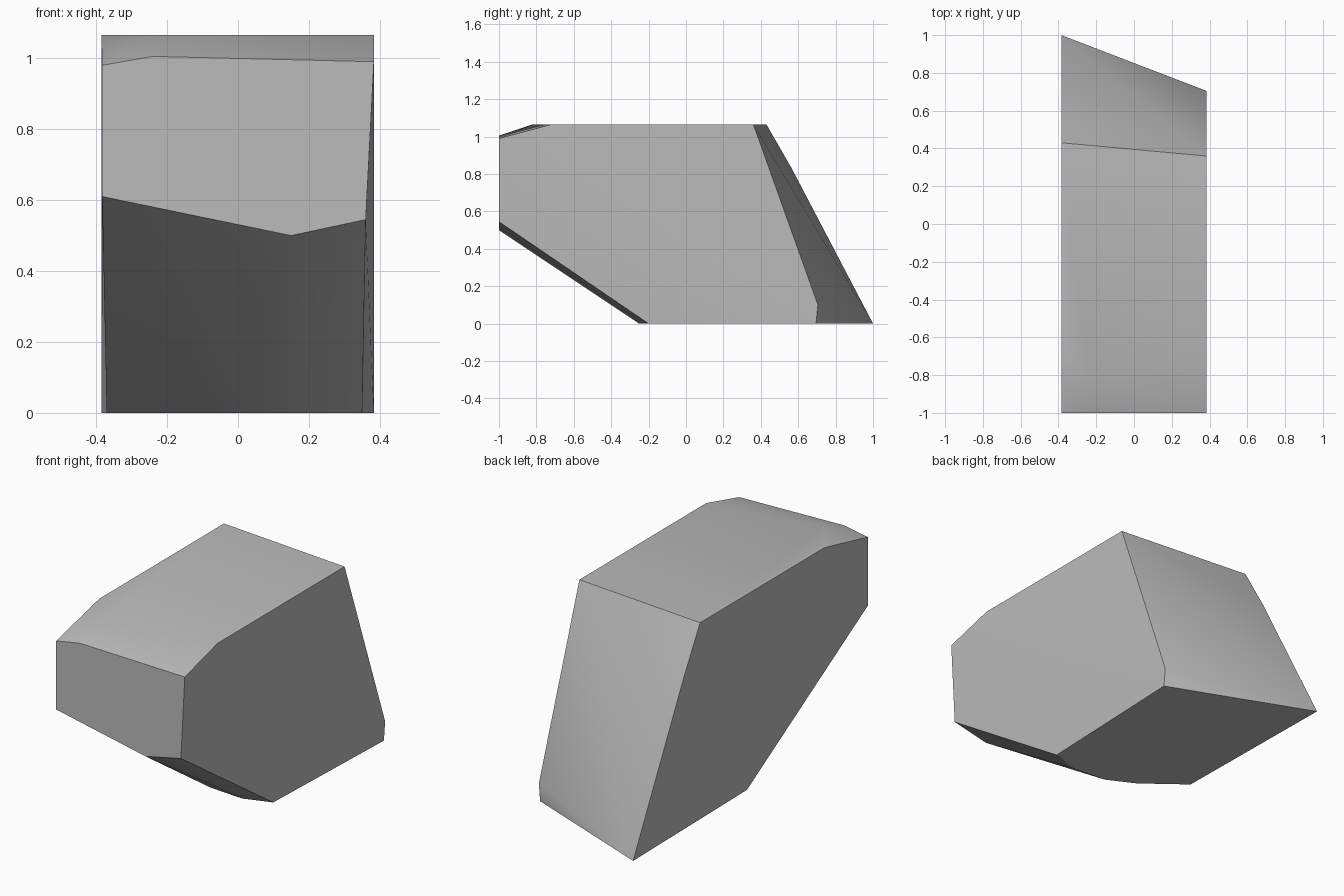
import bpy
import bmesh
import math

cube = bpy.data.objects.get("Cube")
if cube:
    bpy.data.objects.remove(cube, do_unlink=True)

TOP = 1.065
FRONT = -1.0

# Corner outlines of the chiselled block, one per flat side
front_outline = [(-0.383, 0.61), (0.15, 0.50), (0.36, 0.545),
                 (0.383, 0.99), (-0.24, 1.005), (-0.383, 0.98)]
base_outline = [(0.35, -0.2), (0.2, -0.25), (0.0, -0.235), (-0.15, -0.16),
                (-0.37, 0.01), (-0.385, 1.0), (0.383, 0.695)]
top_outline = [(0.383, -0.72), (-0.24, -0.82), (-0.385, -0.63),
               (-0.385, 0.43), (0.383, 0.36)]
back_bevels = [(0.383, 0.705, 0.1), (-0.385, 0.565, 0.83)]

corners = [(x, FRONT, z) for x, z in front_outline]
corners += [(x, y, 0.0) for x, y in base_outline]
corners += [(x, y, TOP) for x, y in top_outline]
corners += back_bevels

# Wrap the corners into one solid
bm = bmesh.new()
for co in corners:
    bm.verts.new(co)
bmesh.ops.convex_hull(bm, input=bm.verts[:])
bmesh.ops.dissolve_limit(bm, angle_limit=math.radians(1.0),
                         verts=bm.verts[:], edges=bm.edges[:])
bmesh.ops.recalc_face_normals(bm, faces=bm.faces[:])
mesh = bpy.data.meshes.new("stone_block")
bm.to_mesh(mesh)
bm.free()

# Plain grey stone
grey = bpy.data.materials.new("stone_grey")
grey.use_nodes = True
colour = (0.5, 0.5, 0.5, 1.0)
grey.diffuse_color = colour
shader = grey.node_tree.nodes["Principled BSDF"]
shader.inputs["Base Color"].default_value = colour
shader.inputs["Roughness"].default_value = 0.9
mesh.materials.append(grey)

block = bpy.data.objects.new("stone_block", mesh)
bpy.context.collection.objects.link(block)
bpy.context.view_layer.objects.active = block
block.select_set(True)
bpy.ops.object.shade_smooth_by_angle(angle=math.radians(30))
